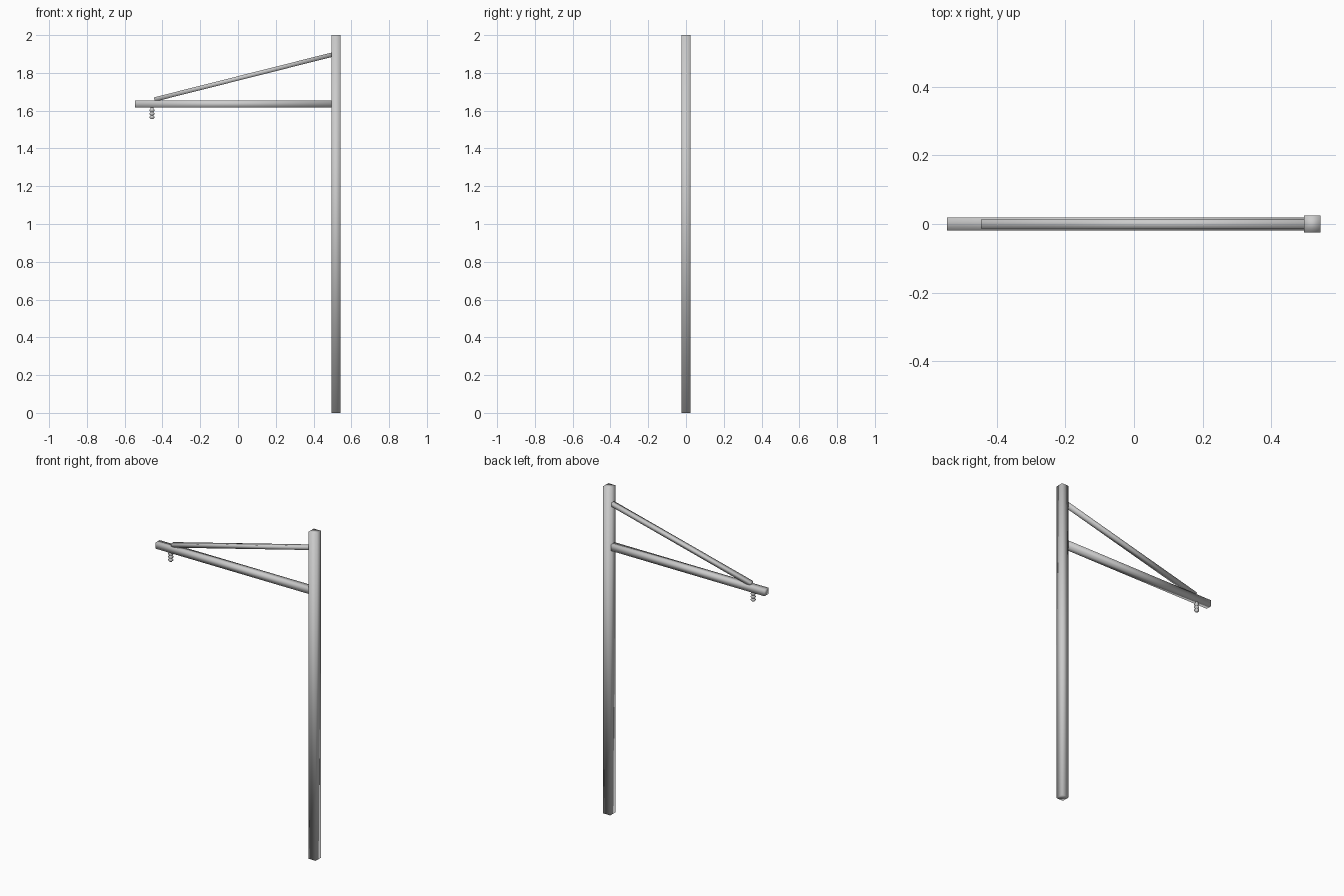
import bpy, bmesh, math
from mathutils import Vector

if "Cube" in bpy.data.objects:
    bpy.data.objects.remove(bpy.data.objects["Cube"])


def finish(name, bm):
    bmesh.ops.recalc_face_normals(bm, faces=bm.faces)
    mesh = bpy.data.meshes.new(name)
    bm.to_mesh(mesh)
    bm.free()
    for p in mesh.polygons:
        p.use_smooth = True
    ob = bpy.data.objects.new(name, mesh)
    bpy.context.collection.objects.link(ob)
    return ob


def beam(name, start, end, width, depth):
    """Square bar running from start to end; width is along y."""
    a, b = Vector(start), Vector(end)
    bm = bmesh.new()
    bmesh.ops.create_cube(bm, size=1)
    bmesh.ops.scale(bm, vec=((b - a).length, width, depth), verts=bm.verts)
    ob = finish(name, bm)
    d = b - a
    ob.location = (a + b) / 2
    ob.rotation_euler = (0, -math.atan2(d.z, d.x), 0)
    return ob


def lathe(name, profile, location, sides):
    """Revolve (radius, z) points around z and close the ends."""
    bm = bmesh.new()
    rings = [[bm.verts.new((r * math.cos(2 * math.pi * i / sides),
                            r * math.sin(2 * math.pi * i / sides), z))
              for i in range(sides)] for r, z in profile]
    for lo, hi in zip(rings, rings[1:]):
        for i in range(sides):
            j = (i + 1) % sides
            bm.faces.new((lo[i], lo[j], hi[j], hi[i]))
    bm.faces.new(rings[0])
    bm.faces.new(rings[-1])
    ob = finish(name, bm)
    ob.location = location
    return ob


# Upright post, horizontal arm and sloping brace
beam("post", (0.519, 0, 0), (0.519, 0, 2), 0.05, 0.048)
beam("arm", (-0.544, 0, 1.635), (0.50, 0, 1.635), 0.038, 0.038)
beam("brace", (-0.443, 0, 1.659), (0.505, 0, 1.898), 0.027, 0.023)

# Hanging insulator: a thin stem with three rounded sheds
profile = [(0.008, 0.005)]
for k in range(3):
    z = -0.014 - 0.0185 * k
    profile += [(0.008, z + 0.008), (0.014, z + 0.003),
                (0.014, z - 0.003), (0.008, z - 0.008)]
profile.append((0.008, -0.061))
lathe("insulator", profile, (-0.455, 0, 1.616), 12)
